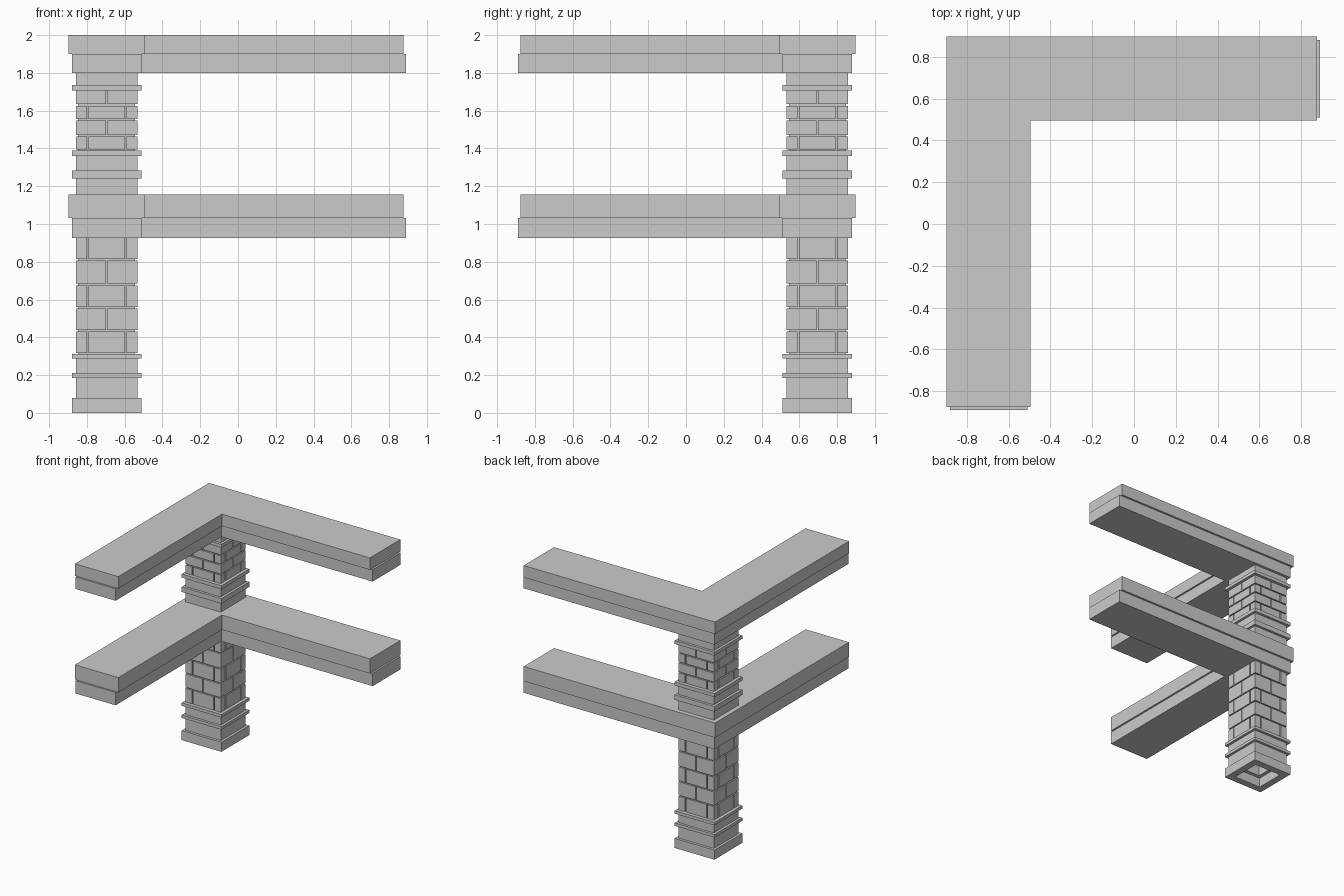
import bpy
import bmesh

cube = bpy.data.objects.get("Cube")
if cube:
    bpy.data.objects.remove(cube, do_unlink=True)

stone = bpy.data.materials.new("grey stone")
stone.use_nodes = True
GREY = (0.6, 0.6, 0.6, 1)
stone.diffuse_color = GREY
stone.node_tree.nodes["Principled BSDF"].inputs["Base Color"].default_value = GREY

CX, CY = -0.695, 0.695      # pillar axis
SHAFT, TRIM = 0.163, 0.184  # half widths
GAP = 0.009                 # mortar joint


def finish(name, bm):
    bmesh.ops.recalc_face_normals(bm, faces=bm.faces[:])
    mesh = bpy.data.meshes.new(name)
    bm.to_mesh(mesh)
    bm.free()
    mesh.materials.append(stone)
    obj = bpy.data.objects.new(name, mesh)
    bpy.context.collection.objects.link(obj)
    return obj


def add_box(bm, x0, x1, y0, y1, z0, z1):
    verts = bmesh.ops.create_cube(bm, size=1)["verts"]
    for v in verts:
        v.co.x = x1 if v.co.x > 0 else x0
        v.co.y = y1 if v.co.y > 0 else y0
        v.co.z = z1 if v.co.z > 0 else z0


def block(name, half, z0, z1):
    bm = bmesh.new()
    add_box(bm, CX - half, CX + half, CY - half, CY + half, z0, z1)
    return finish(name, bm)


def hollow_block(name, half, inner, z0, z1):
    """Square block with an open shaft through it."""
    bm = bmesh.new()
    loops = []
    for h, z in ((half, z0), (half, z1), (inner, z1), (inner, z0)):
        loops.append([bm.verts.new((CX + sx * h, CY + sy * h, z))
                      for sx, sy in ((-1, -1), (1, -1), (1, 1), (-1, 1))])
    for i in range(4):
        a, b = loops[i], loops[(i + 1) % 4]
        for j in range(4):
            k = (j + 1) % 4
            bm.faces.new((a[j], a[k], b[k], b[j]))
    return finish(name, bm)


def l_beam(name, outer, inner, end, z0, z1):
    """L-shaped course running along the back and the right side."""
    bm = bmesh.new()
    outline = [(-outer, -end), (-inner, -end), (-inner, inner),
               (end, inner), (end, outer), (-outer, outer)]
    face = bm.faces.new([bm.verts.new((x, y, z0)) for x, y in outline])
    top = bmesh.ops.extrude_face_region(bm, geom=[face])["geom"]
    for v in top:
        if isinstance(v, bmesh.types.BMVert):
            v.co.z = z1
    return finish(name, bm)


def brickwork(name, levels, three_first):
    """Alternating courses of corner blocks around a recessed core."""
    bm = bmesh.new()
    g = GAP / 2
    for row, (z0, z1) in enumerate(zip(levels, levels[1:])):
        three = (row % 2 == 0) == three_first
        cuts = [-SHAFT, -0.1, 0.1, SHAFT] if three else [-SHAFT, 0, SHAFT]
        spans = []
        for a, b in zip(cuts, cuts[1:]):
            spans.append((a + (g if a > -SHAFT else 0),
                          b - (g if b < SHAFT else 0)))
        for i, (xa, xb) in enumerate(spans):
            for j, (ya, yb) in enumerate(spans):
                if three and i == 1 and j == 1:
                    continue
                add_box(bm, CX + xa, CX + xb, CY + ya, CY + yb, z0 + g, z1 - g)
    finish(name, bm)
    block(name + "_core", SHAFT - 0.012, levels[0], levels[-1])


# Pillar base, open underneath
hollow_block("base_plinth", TRIM, 0.125, 0, 0.08)
hollow_block("base_block", SHAFT, 0.095, 0.08, 0.185)
block("base_lower_trim", TRIM, 0.185, 0.21)
block("base_upper_block", SHAFT, 0.21, 0.287)
block("base_upper_trim", TRIM, 0.287, 0.312)

# Lower shaft
brickwork("lower_bricks", [0.312, 0.435, 0.557, 0.68, 0.81, 0.93], True)

# Middle beam
l_beam("middle_beam_lower", 0.88, 0.51, 0.89, 0.925, 1.032)
l_beam("middle_beam_upper", 0.897, 0.495, 0.875, 1.032, 1.155)

# Upper pillar
block("upper_foot", SHAFT, 1.155, 1.24)
block("upper_foot_trim", TRIM, 1.24, 1.282)
block("upper_block", SHAFT, 1.282, 1.36)
block("upper_block_trim", TRIM, 1.36, 1.39)
brickwork("upper_bricks", [1.39, 1.468, 1.552, 1.63, 1.71], True)
block("neck_trim", TRIM, 1.708, 1.736)
block("neck_block", SHAFT, 1.736, 1.8)

# Top beam
l_beam("top_beam_lower", 0.88, 0.51, 0.89, 1.8, 1.9)
l_beam("top_beam_upper", 0.897, 0.495, 0.875, 1.9, 2.0)
